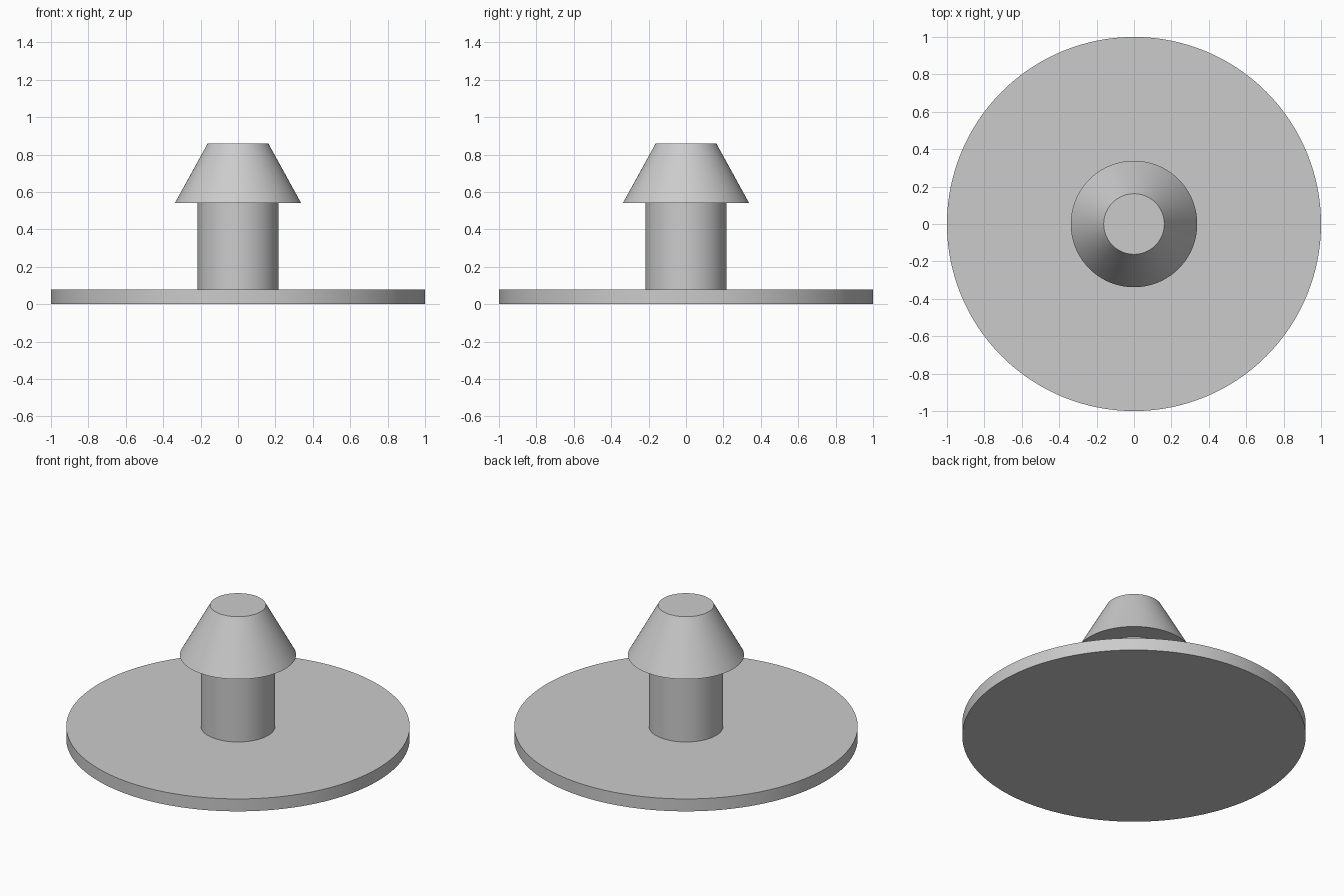
import bpy
import bmesh
import math

SEGMENTS = 128

cube = bpy.data.objects.get("Cube")
if cube:
    bpy.data.objects.remove(cube, do_unlink=True)

# Plain grey plastic
grey = bpy.data.materials.new("grey_plastic")
grey.use_nodes = True
colour = (0.6, 0.6, 0.6, 1.0)
grey.diffuse_color = colour
grey.node_tree.nodes["Principled BSDF"].inputs["Base Color"].default_value = colour


def lathe(name, profile):
    """Turn a (radius, height) profile around z, with flat end caps."""
    bm = bmesh.new()
    rings = []
    for radius, z in profile:
        angles = [math.tau * i / SEGMENTS for i in range(SEGMENTS)]
        rings.append([bm.verts.new((radius * math.cos(a), radius * math.sin(a), z))
                      for a in angles])
    for low, high in zip(rings, rings[1:]):
        for i in range(SEGMENTS):
            j = (i + 1) % SEGMENTS
            bm.faces.new((low[i], low[j], high[j], high[i]))
    bm.faces.new(reversed(rings[0]))
    bm.faces.new(rings[-1])
    mesh = bpy.data.meshes.new(name)
    bm.to_mesh(mesh)
    bm.free()
    mesh.materials.append(grey)
    obj = bpy.data.objects.new(name, mesh)
    bpy.context.collection.objects.link(obj)
    bpy.ops.object.select_all(action="DESELECT")
    obj.select_set(True)
    bpy.context.view_layer.objects.active = obj
    bpy.ops.object.shade_smooth_by_angle(angle=math.radians(30))
    return obj


# One solid: wide base disc, straight stem, overhanging tapered head
base, stem, head, tip = 1.0, 0.216, 0.338, 0.162
disc_top, head_bottom, head_top = 0.08, 0.54, 0.86
lathe("push_fastener", [
    (base, 0), (base, disc_top),
    (stem, disc_top), (stem, head_bottom),
    (head, head_bottom), (tip, head_top),
])
